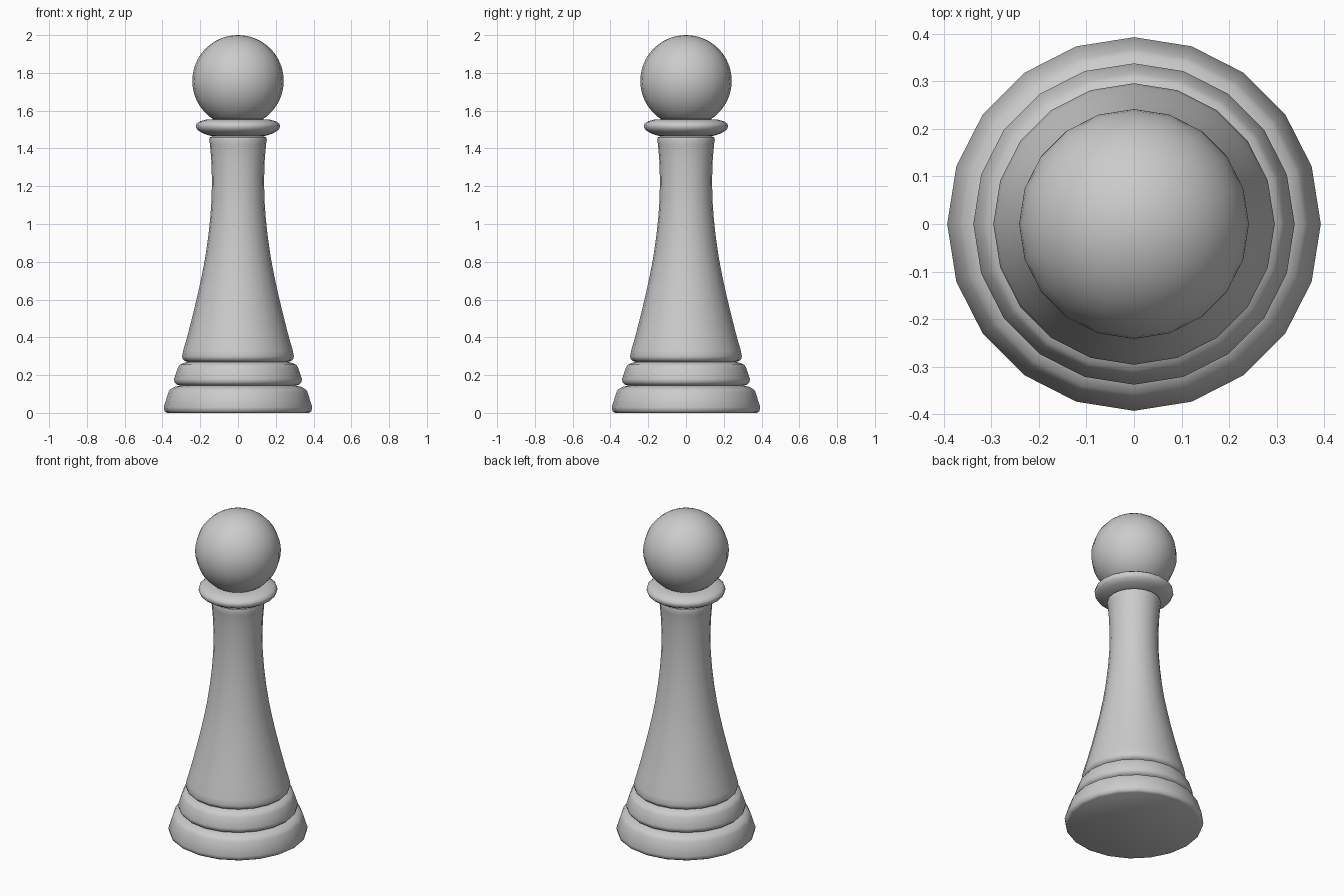
import bpy, bmesh
from math import sin, cos, pi, radians

if "Cube" in bpy.data.objects:
    bpy.data.objects.remove(bpy.data.objects["Cube"])

SIDES = 20


def lathe(name, profile):
    """Spin (radius, z) points, listed bottom to top, about the z axis."""
    bm = bmesh.new()
    rings = []
    for r, z in profile:
        if r < 1e-5:
            rings.append([bm.verts.new((0, 0, z))] * SIDES)
        else:
            rings.append([bm.verts.new((r * cos(2 * pi * i / SIDES), r * sin(2 * pi * i / SIDES), z))
                          for i in range(SIDES)])
    for low, high in zip(rings, rings[1:]):
        for i in range(SIDES):
            j = (i + 1) % SIDES
            bm.faces.new(list(dict.fromkeys((low[i], low[j], high[j], high[i]))))
    # close open ends
    if profile[0][0] > 1e-5:
        bm.faces.new(rings[0][::-1])
    if profile[-1][0] > 1e-5:
        bm.faces.new(rings[-1])
    bmesh.ops.recalc_face_normals(bm, faces=bm.faces)
    mesh = bpy.data.meshes.new(name)
    bm.to_mesh(mesh)
    bm.free()
    obj = bpy.data.objects.new(name, mesh)
    bpy.context.collection.objects.link(obj)
    bpy.ops.object.select_all(action='DESELECT')
    obj.select_set(True)
    bpy.context.view_layer.objects.active = obj
    bpy.ops.object.shade_smooth_by_angle(angle=radians(50))
    return obj


# Stepped foot, flared stem and collar in one turned profile
lathe("turned_body", [
    # lower step
    (0.375, 0.0), (0.388, 0.008), (0.393, 0.03), (0.368, 0.11), (0.358, 0.125), (0.335, 0.138),
    (0.305, 0.144),
    # upper step
    (0.325, 0.15), (0.337, 0.163), (0.338, 0.18), (0.318, 0.24), (0.308, 0.255), (0.285, 0.265),
    (0.265, 0.27),
    # stem
    (0.28, 0.274), (0.293, 0.285), (0.296, 0.30), (0.29, 0.33), (0.267, 0.41), (0.239, 0.52),
    (0.215, 0.62), (0.193, 0.72), (0.174, 0.82), (0.158, 0.93), (0.147, 1.03), (0.140, 1.13),
    (0.138, 1.23), (0.141, 1.33), (0.148, 1.42), (0.153, 1.445), (0.150, 1.458), (0.135, 1.465),
    # collar
    (0.155, 1.469), (0.190, 1.482), (0.214, 1.497), (0.223, 1.514), (0.220, 1.53),
    (0.202, 1.543), (0.168, 1.553), (0.125, 1.555)])

# Ball head, open part hidden inside the collar
R, CZ = 0.242, 1.758
STEPS, START = 24, radians(-58)
lathe("ball_head", [
    (R * cos(a), CZ + R * sin(a))
    for a in (START + (pi / 2 - START) * k / STEPS for k in range(STEPS + 1))])
